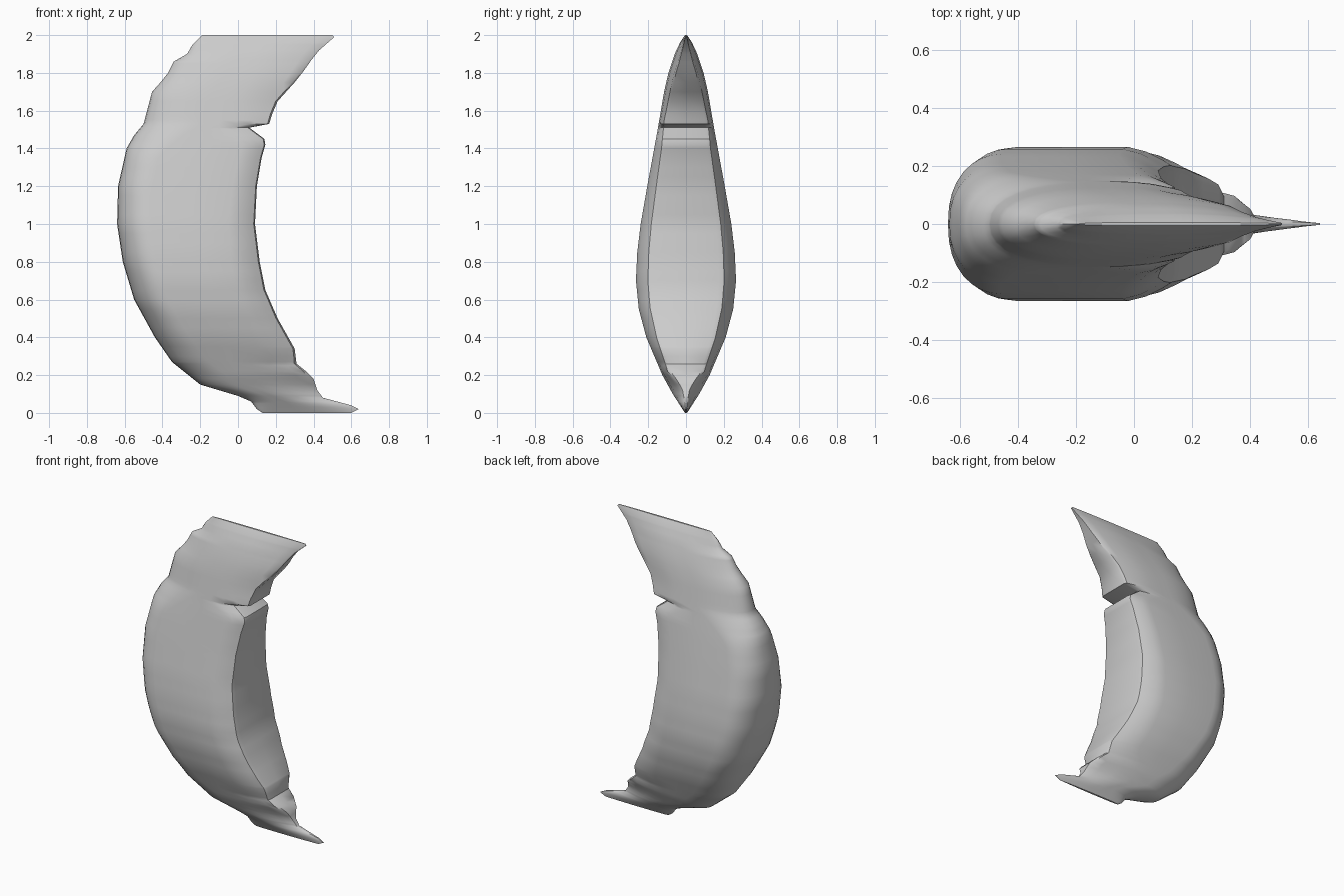
import bpy
import bmesh
import math

cube = bpy.data.objects.get("Cube")
if cube:
    bpy.data.objects.remove(cube, do_unlink=True)

# Outlines of the crescent as (height, value) pairs
OUTER_EDGE = [(0, .13), (.02, .1), (.06, .07), (.09, 0), (.15, -.2), (.27, -.35), (.4, -.44),
              (.6, -.55), (.8, -.61), (1, -.64), (1.2, -.635), (1.4, -.59), (1.47, -.55),
              (1.53, -.5), (1.7, -.455), (1.75, -.41), (1.8, -.37), (1.86, -.34),
              (1.9, -.27), (1.95, -.24), (1.99, -.2), (2, -.19)]
INNER_EDGE = [(0, .6), (.02, .64), (.04, .6), (.08, .45), (.12, .42), (.18, .4), (.22, .36),
              (.26, .31), (.34, .3), (.5, .21), (.65, .145), (.8, .115), (1, .09), (1.2, .1),
              (1.35, .125), (1.42, .145), (1.45, .14), (1.51, .06), (1.53, .165), (1.58, .18),
              (1.65, .21), (1.75, .3), (1.8, .34), (1.87, .39), (1.92, .43), (1.99, .51), (2, .5)]
HALF_WIDTH = [(0, .006), (.03, .025), (.1, .07), (.2, .125), (.4, .21), (.55, .25), (.7, .265),
              (.85, .258), (1, .24), (1.2, .205), (1.5, .15), (1.7, .116), (1.8, .093),
              (1.9, .06), (1.96, .032), (2, .006)]
# Section shaping: length of rounded back, length of front taper, width of front face
BACK_ROUND = [(0, .1), (.2, .2), (.5, .18), (1.35, .18), (1.55, .32), (2, .3)]
FRONT_TAPER = [(0, .35), (.2, .3), (.3, .2), (.6, .16), (1.4, .12), (1.6, .2), (2, .3)]
FRONT_FACE = [(0, .15), (.12, .25), (.22, .7), (.6, .74), (1.4, .75), (1.55, .8), (1.8, .65), (2, .3)]


def sample(curve, z):
    """Linear interpolation along a list of (height, value) pairs."""
    for (z0, v0), (z1, v1) in zip(curve, curve[1:]):
        if z <= z1:
            return v0 + (v1 - v0) * max(0, z - z0) / (z1 - z0)
    return curve[-1][1]


def section(z):
    """Closed horizontal slice: rounded back, flat sides, tapered front."""
    back, front = sample(OUTER_EDGE, z), sample(INNER_EDGE, z)
    width, face = sample(HALF_WIDTH, z), sample(FRONT_FACE, z)
    length = front - back
    curve = min(sample(BACK_ROUND, z), length * .5)
    taper = min(sample(FRONT_TAPER, z), length * .5)
    half = []
    steps = 8
    for i in range(steps + 1):
        angle = math.pi / 2 * i / steps
        half.append((back + curve * (1 - math.cos(angle)), width * math.sin(angle) ** .85))
    half.append(((half[-1][0] + front - taper) / 2, width))
    for t in (0, .4, .75, .95):
        half.append((front - taper * (1 - t), width * (1 - (1 - face) * t ** 1.6)))
    half.append((front, width * face * .88))
    half.append((front, 0))
    mirrored = [(x, -y) for x, y in reversed(half[1:-1])]
    return [(x, y, z) for x, y in half + mirrored]


# Slices at every outline height plus an even spacing in between
levels = {round(z, 3) for curve in (OUTER_EDGE, INNER_EDGE, HALF_WIDTH) for z, _ in curve}
levels |= {round(i * .05, 3) for i in range(41)}

bm = bmesh.new()
rings = [[bm.verts.new(p) for p in section(z)] for z in sorted(levels)]
for low, high in zip(rings, rings[1:]):
    for i in range(len(low)):
        j = (i + 1) % len(low)
        bm.faces.new((low[i], low[j], high[j], high[i]))
bm.faces.new(rings[0])
bm.faces.new(rings[-1])
bmesh.ops.recalc_face_normals(bm, faces=bm.faces)

mesh = bpy.data.meshes.new("crescent_body")
bm.to_mesh(mesh)
bm.free()
body = bpy.data.objects.new("crescent_body", mesh)
bpy.context.collection.objects.link(body)

# Plain grey surface
grey = bpy.data.materials.new("plain_grey")
grey.use_nodes = True
colour = (.6, .6, .6, 1)
grey.diffuse_color = colour
grey.node_tree.nodes["Principled BSDF"].inputs["Base Color"].default_value = colour
mesh.materials.append(grey)

bpy.context.view_layer.objects.active = body
body.select_set(True)
bpy.ops.object.shade_smooth_by_angle(angle=math.radians(40))
